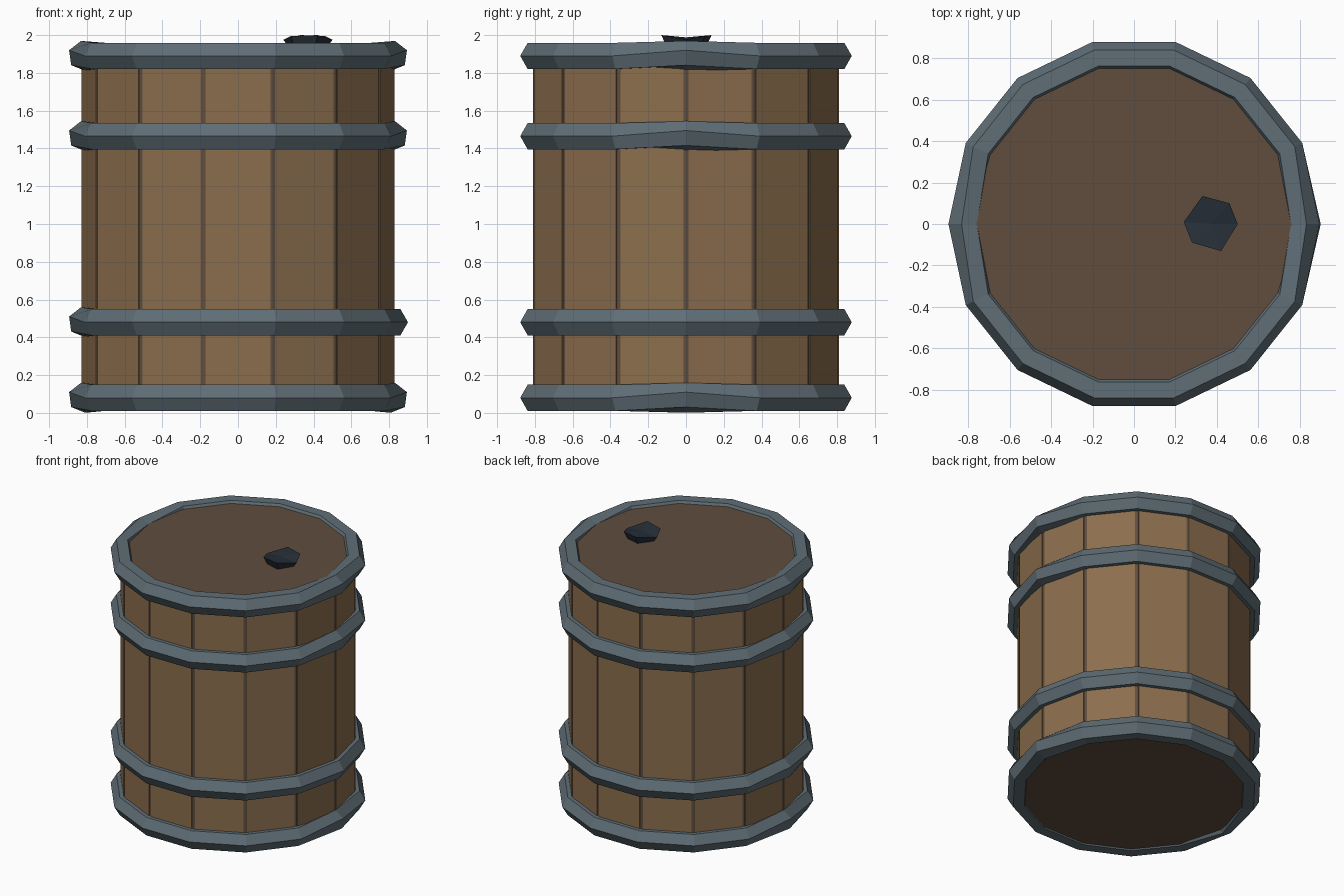
import bpy, bmesh
from math import cos, sin, pi, radians

if "Cube" in bpy.data.objects:
    bpy.data.objects.remove(bpy.data.objects["Cube"])

N = 14  # sides of the barrel


def material(name, rgb):
    m = bpy.data.materials.new(name)
    m.diffuse_color = (*rgb, 1)
    m.use_nodes = True
    m.node_tree.nodes["Principled BSDF"].inputs["Base Color"].default_value = m.diffuse_color
    return m


WOOD = material("stave_wood", (0.26, 0.155, 0.075))
DARK = material("dark_wood", (0.115, 0.075, 0.047))
IRON = material("iron", (0.115, 0.155, 0.18))
BLACK = material("dark_iron", (0.02, 0.028, 0.04))


def finish(name, bm, mat):
    bmesh.ops.recalc_face_normals(bm, faces=bm.faces)
    me = bpy.data.meshes.new(name)
    bm.to_mesh(me)
    bm.free()
    me.materials.append(mat)
    ob = bpy.data.objects.new(name, me)
    bpy.context.collection.objects.link(ob)


def prism(bm, pts, z0, z1):
    lo = [bm.verts.new((x, y, z0)) for x, y in pts]
    hi = [bm.verts.new((x, y, z1)) for x, y in pts]
    bm.faces.new(lo[::-1])
    bm.faces.new(hi)
    for i in range(len(pts)):
        j = (i + 1) % len(pts)
        bm.faces.new((lo[i], lo[j], hi[j], hi[i]))


# Inner cask: lid, base and the dark seams between staves
bm = bmesh.new()
prism(bm, [(0.826 * cos(2 * pi * i / N), 0.826 * sin(2 * pi * i / N)) for i in range(N)],
      0.02, 1.94)
finish("cask_core", bm, DARK)

# Staves: one flat plank per side
bm = bmesh.new()
for i in range(N):
    a = 2 * pi * (i + 0.5) / N
    section = [(0.77, -0.165), (0.81, -0.172), (0.81, 0.172), (0.77, 0.165)]
    prism(bm, [(r * cos(a) - t * sin(a), r * sin(a) + t * cos(a)) for r, t in section],
          0.03, 1.93)
finish("staves", bm, WOOD)


# Hoops: hexagonal section, slightly twisted at the two side seams
def hoop(name, zc, twists):
    bm = bmesh.new()
    rings = []
    for i in range(N):
        a = 2 * pi * i / N
        ring = []
        for k in range(6):
            b = k * pi / 3 + radians(twists.get(i, 0))
            r = 0.82 + 0.08 * cos(b)
            ring.append(bm.verts.new((r * cos(a), r * sin(a), zc + 0.08 * sin(b))))
        rings.append(ring)
    for i in range(N):
        p, q = rings[i], rings[(i + 1) % N]
        for k in range(6):
            m = (k + 1) % 6
            bm.faces.new((p[k], q[k], q[m], p[m]))
    finish(name, bm, IRON)


hoop("hoop_bottom", 0.08, {0: 22, 7: 22})
hoop("hoop_lower", 0.48, {7: 22})
hoop("hoop_upper", 1.465, {0: 22, 7: 22})
hoop("hoop_top", 1.89, {0: 22, 7: 22})

# Bung: small uneven six-sided cap on the lid
bm = bmesh.new()
rim = [(0.50, 0.0, 1.975), (0.46, 0.10, 1.995), (0.33, 0.135, 2.0),
       (0.24, 0.01, 1.975), (0.28, -0.09, 1.995), (0.42, -0.13, 2.0)]
top = [bm.verts.new(p) for p in rim]
low = [bm.verts.new((0.372 + (x - 0.372) * 0.8, y * 0.8, 1.94)) for x, y, z in rim]
peak = bm.verts.new((0.372, 0, 1.988))
bm.faces.new(low[::-1])
for i in range(6):
    j = (i + 1) % 6
    bm.faces.new((top[i], top[j], peak))
    bm.faces.new((low[i], low[j], top[j], top[i]))
finish("bung", bm, BLACK)
